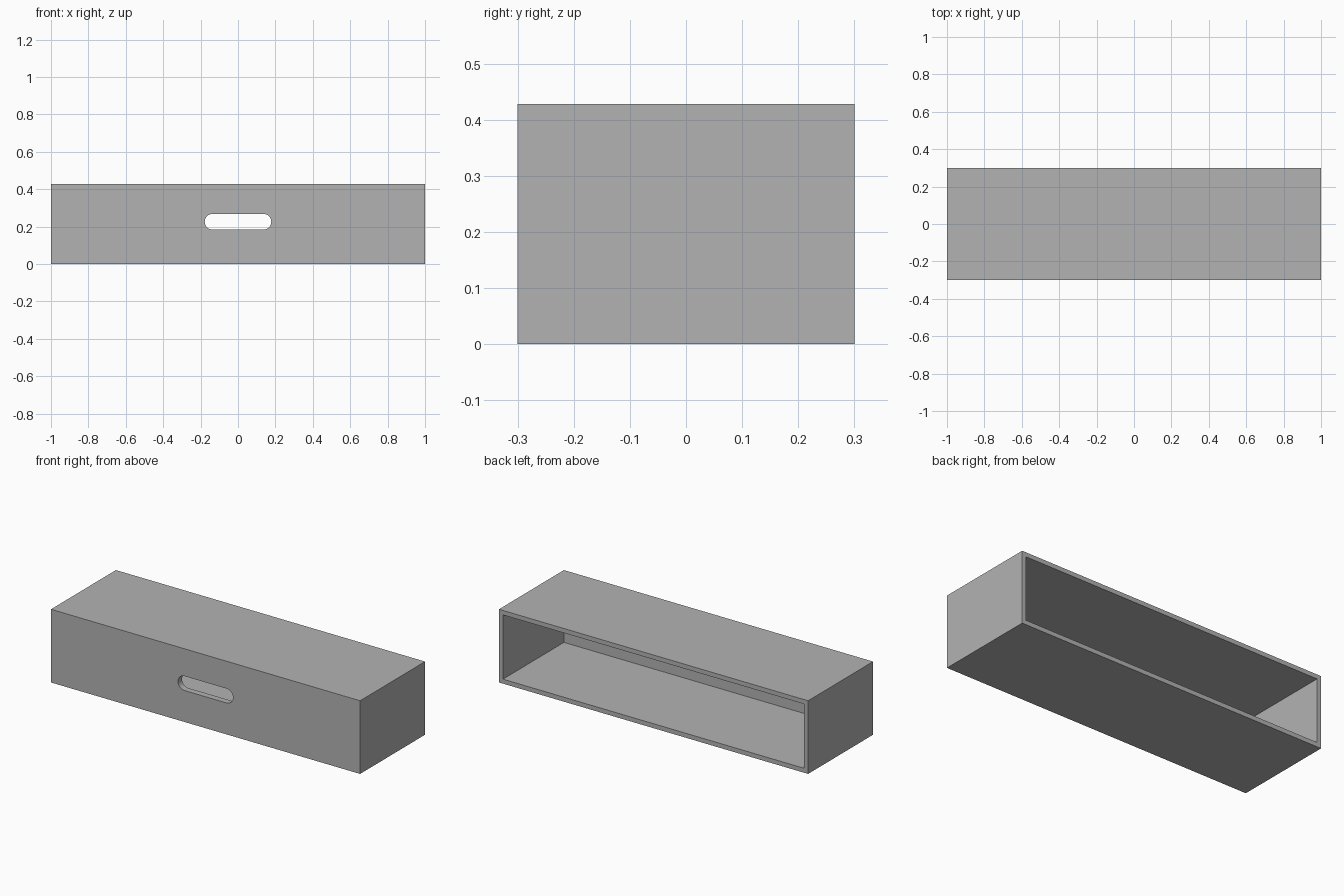
import bpy
import bmesh
from math import sin, cos, pi
from mathutils import Vector

if "Cube" in bpy.data.objects:
    bpy.data.objects.remove(bpy.data.objects["Cube"], do_unlink=True)

WIDTH, DEPTH, HEIGHT = 2.0, 0.6, 0.428
WALL = 0.037
SLOT_HALF, SLOT_RADIUS, SLOT_Z = 0.178, 0.042, 0.226
ARC_STEPS = 16

# Single grey finish
grey = bpy.data.materials.new("plain_grey")
grey.use_nodes = True
colour = (0.45, 0.45, 0.45, 1)
grey.diffuse_color = colour
grey.node_tree.nodes["Principled BSDF"].inputs["Base Color"].default_value = colour


def make_object(name, bm):
    bmesh.ops.recalc_face_normals(bm, faces=bm.faces)
    mesh = bpy.data.meshes.new(name)
    bm.to_mesh(mesh)
    bm.free()
    mesh.materials.append(grey)
    obj = bpy.data.objects.new(name, mesh)
    bpy.context.collection.objects.link(obj)
    return obj


# Drawer shell: a box whose back face is inset and pushed in to the front wall
bm = bmesh.new()
bmesh.ops.create_cube(bm, size=1)
for v in bm.verts:
    v.co = Vector((v.co.x * WIDTH, v.co.y * DEPTH, (v.co.z + 0.5) * HEIGHT))
bm.normal_update()
back = max(bm.faces, key=lambda f: f.normal.y)
bmesh.ops.inset_region(bm, faces=[back], thickness=WALL)
pushed = bmesh.ops.extrude_face_region(bm, geom=[back])["geom"]
for v in (g for g in pushed if isinstance(g, bmesh.types.BMVert)):
    v.co.y = -DEPTH / 2 + WALL
if back.is_valid:
    bmesh.ops.delete(bm, geom=[back], context="FACES_ONLY")
shell = make_object("drawer_shell", bm)

# Handle slot cutter: a rounded bar through the front wall
bm = bmesh.new()
ring = []
for side in (1, -1):
    for i in range(ARC_STEPS + 1):
        a = -pi / 2 + pi * i / ARC_STEPS
        x = side * (SLOT_HALF - SLOT_RADIUS + SLOT_RADIUS * cos(a))
        z = SLOT_Z + side * SLOT_RADIUS * sin(a)
        ring.append(bm.verts.new((x, -DEPTH / 2 - WALL, z)))
cap = bm.faces.new(ring)
bar = bmesh.ops.extrude_face_region(bm, geom=[cap])["geom"]
moved = [g for g in bar if isinstance(g, bmesh.types.BMVert)]
bmesh.ops.translate(bm, verts=moved, vec=(0, WALL * 3, 0))
cutter = make_object("handle_slot_cutter", bm)
cutter.hide_render = True

# Cut the slot, then discard the cutter
cut = shell.modifiers.new("handle_slot", "BOOLEAN")
cut.operation = "DIFFERENCE"
cut.solver = "EXACT"
cut.object = cutter
bpy.context.view_layer.objects.active = shell
shell.select_set(True)
bpy.ops.object.modifier_apply(modifier=cut.name)
bpy.data.objects.remove(cutter, do_unlink=True)
bpy.ops.object.shade_smooth_by_angle()
